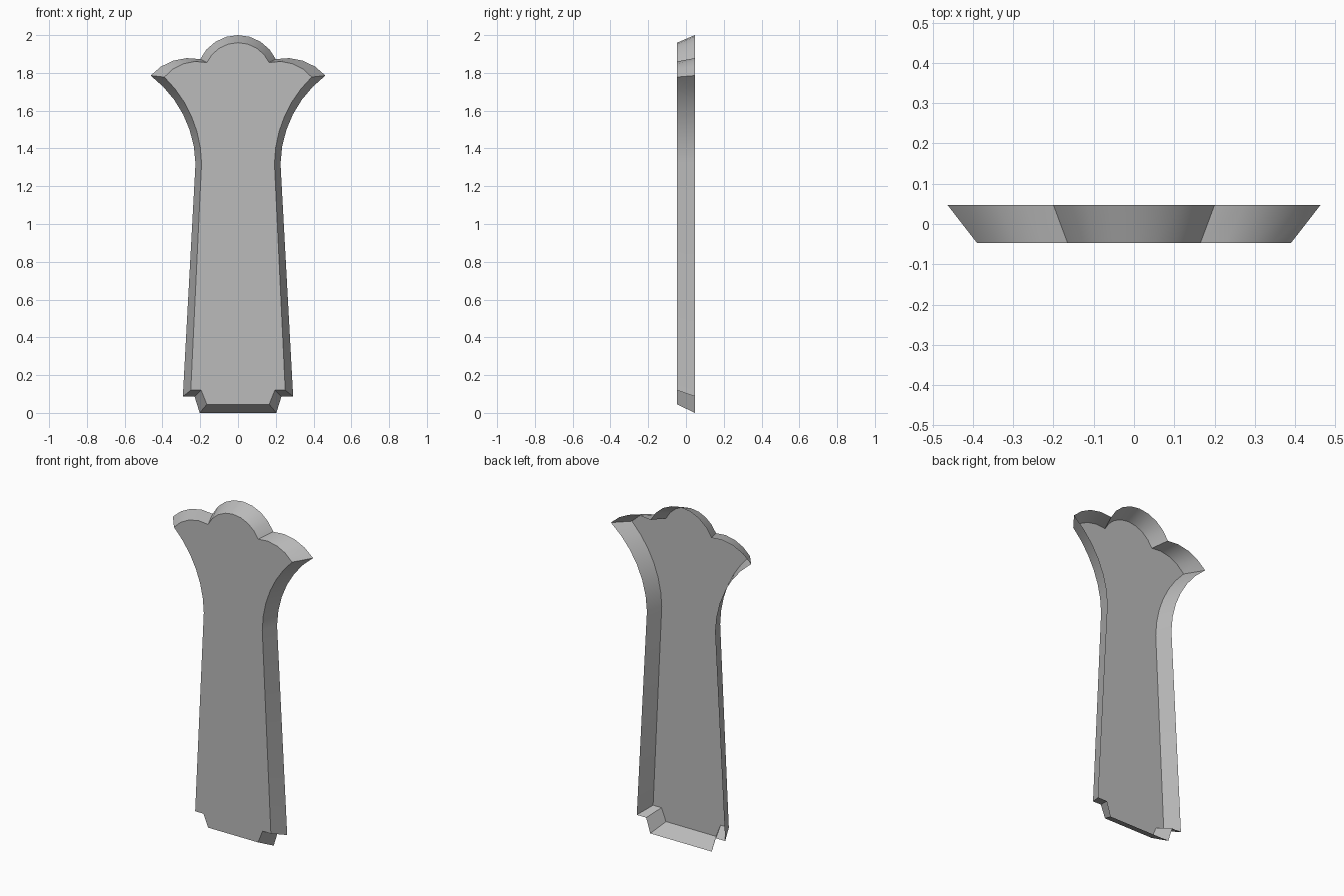
import bpy
import bmesh
import math
from mathutils import Vector

if "Cube" in bpy.data.objects:
    bpy.data.objects.remove(bpy.data.objects["Cube"])

DEPTH = 0.047

grey = bpy.data.materials.new("plain grey")
grey.diffuse_color = (0.5, 0.5, 0.5, 1)
grey.use_nodes = True
grey.node_tree.nodes["Principled BSDF"].inputs["Base Color"].default_value = grey.diffuse_color


def arc(p, q, sag, n):
    """Points from p to q, bulging by sag to the right of travel."""
    p, q = Vector(p), Vector(q)
    chord = q - p
    half = chord.length / 2
    along = chord.normalized()
    side = Vector((along.y, -along.x)) * (1 if sag > 0 else -1)
    sag = abs(sag)
    radius = (half * half + sag * sag) / (2 * sag)
    centre = (p + q) / 2 + side * (sag - radius)
    sweep = math.asin(min(1, half / radius))
    pts = []
    for i in range(n + 1):
        a = -sweep + 2 * sweep * i / n
        pts.append(centre + along * radius * math.sin(a) + side * radius * math.cos(a))
    return pts


def outline(foot, notch, heel, waist, tip, dip, flare_sag, lobe_sag, crown_sag):
    """Closed symmetric outline, running up the right half and down the left."""
    half = [Vector(foot), Vector(notch), Vector(heel)]
    half += arc(waist, tip, -flare_sag, 6)
    half += arc(tip, dip, lobe_sag, 4)[1:]
    half += arc(dip, (-dip[0], dip[1]), crown_sag, 8)[1:5]
    half[-1].x = 0
    left = [Vector((-p.x, p.y)) for p in reversed(half[:-1])]
    return half + left


front = outline((0.165, 0.045), (0.195, 0.12), (0.25, 0.12), (0.193, 1.32),
                (0.39, 1.778), (0.165, 1.855), 0.05, 0.034, 0.105)
back = outline((0.203, 0.0), (0.23, 0.087), (0.292, 0.087), (0.225, 1.32),
               (0.463, 1.786), (0.20, 1.873), 0.06, 0.037, 0.127)

# Shell: flat front panel with a rim flaring out towards the open back
bm = bmesh.new()
fv = [bm.verts.new((p.x, -DEPTH, p.y)) for p in front]
bv = [bm.verts.new((p.x, DEPTH, p.y)) for p in back]
bm.faces.new(fv)
n = len(fv)
for i in range(n):
    j = (i + 1) % n
    bm.faces.new((fv[j], fv[i], bv[i], bv[j]))

mesh = bpy.data.meshes.new("flared_panel")
bm.to_mesh(mesh)
bm.free()
mesh.materials.append(grey)
panel = bpy.data.objects.new("flared_panel", mesh)
bpy.context.collection.objects.link(panel)

# Smooth the curved rim, keep its corners crisp
bpy.context.view_layer.objects.active = panel
panel.select_set(True)
bpy.ops.object.shade_smooth_by_angle(angle=math.radians(30))
